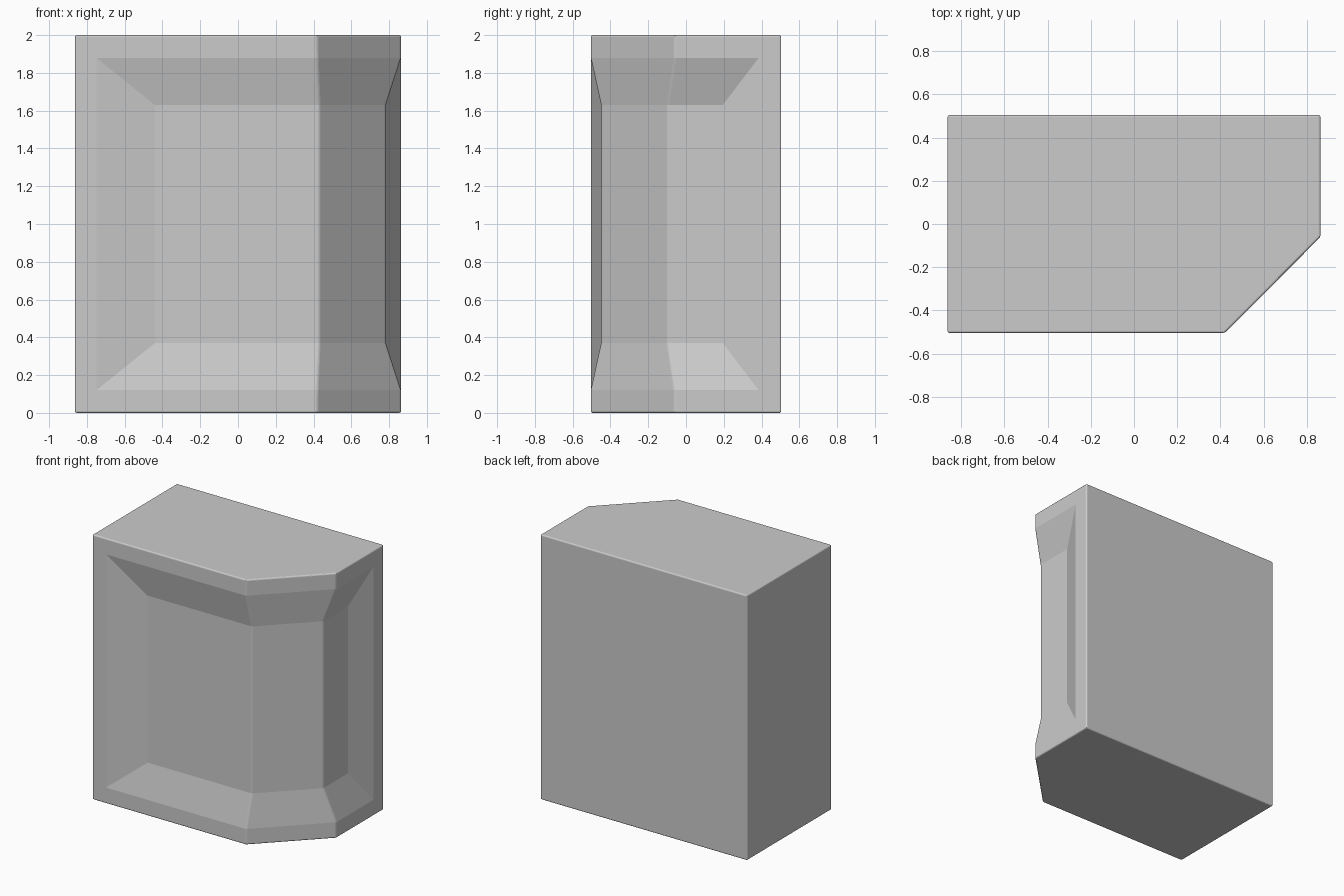
import bpy
import bmesh

cube = bpy.data.objects.get("Cube")
if cube:
    bpy.data.objects.remove(cube, do_unlink=True)

# Plain grey paint
grey = bpy.data.materials.new("plain_grey")
grey.use_nodes = True
GREY = (0.6, 0.6, 0.6, 1)
grey.diffuse_color = GREY
grey.node_tree.nodes["Principled BSDF"].inputs["Base Color"].default_value = GREY

HX, HY, H = 0.863, 0.504, 2.0
RIM, FLOOR = 0.12, 0.37  # heights of the recess rim and of its floor

bm = bmesh.new()


def column(x, y, z):
    """Vertex pair mirrored about mid height: (lower, upper)."""
    return bm.verts.new((x, y, z)), bm.verts.new((x, y, H - z))


# Footprint corners: front right, chamfer start, chamfer end, back left, back right
foot = [column(x, y, 0) for x, y in
        ((-HX, -HY), (0.42, -HY), (HX, -0.06), (HX, HY), (-HX, HY))]
p, b0, c0, e, f = foot

# Recess rim and sunken floor, running from the front round the chamfer to the side
rim = [column(x, y, RIM) for x, y in
       ((-0.75, -HY), (0.42, -HY), (HX, -0.06), (HX, 0.385))]
floor = [column(x, y, FLOOR) for x, y in
         ((-0.44, -0.449), (0.43, -0.449), (0.782, -0.097), (0.782, 0.195))]

# Top, bottom, back and plain side
bm.faces.new([c[1] for c in foot])
bm.faces.new([c[0] for c in reversed(foot)])
for m, n in ((e, f), (f, p)):
    bm.faces.new((m[0], n[0], n[1], m[1]))

# Frame around the recess: two C-shaped faces and the chamfer strips
for outer, corner, near, far in ((p, b0, rim[1], rim[0]), (e, c0, rim[2], rim[3])):
    bm.faces.new((outer[0], corner[0], near[0], far[0],
                  far[1], near[1], corner[1], outer[1]))
for k in (0, 1):
    bm.faces.new((b0[k], c0[k], rim[2][k], rim[1][k]))

# Sloping recess walls and recess floor
for i in range(3):
    for k in (0, 1):
        bm.faces.new((rim[i][k], rim[i + 1][k], floor[i + 1][k], floor[i][k]))
    bm.faces.new((floor[i][0], floor[i + 1][0], floor[i + 1][1], floor[i][1]))
for i in (0, 3):
    bm.faces.new((rim[i][0], floor[i][0], floor[i][1], rim[i][1]))

bmesh.ops.recalc_face_normals(bm, faces=bm.faces)
mesh = bpy.data.meshes.new("recessed_block")
bm.to_mesh(mesh)
bm.free()
mesh.materials.append(grey)
block = bpy.data.objects.new("recessed_block", mesh)
bpy.context.collection.objects.link(block)

# Softened outer edges; the shallow recess creases stay crisp
bevel = block.modifiers.new("soft_edges", "BEVEL")
bevel.width = 0.01
bevel.segments = 3
bevel.limit_method = "ANGLE"
bevel.angle_limit = 0.56
